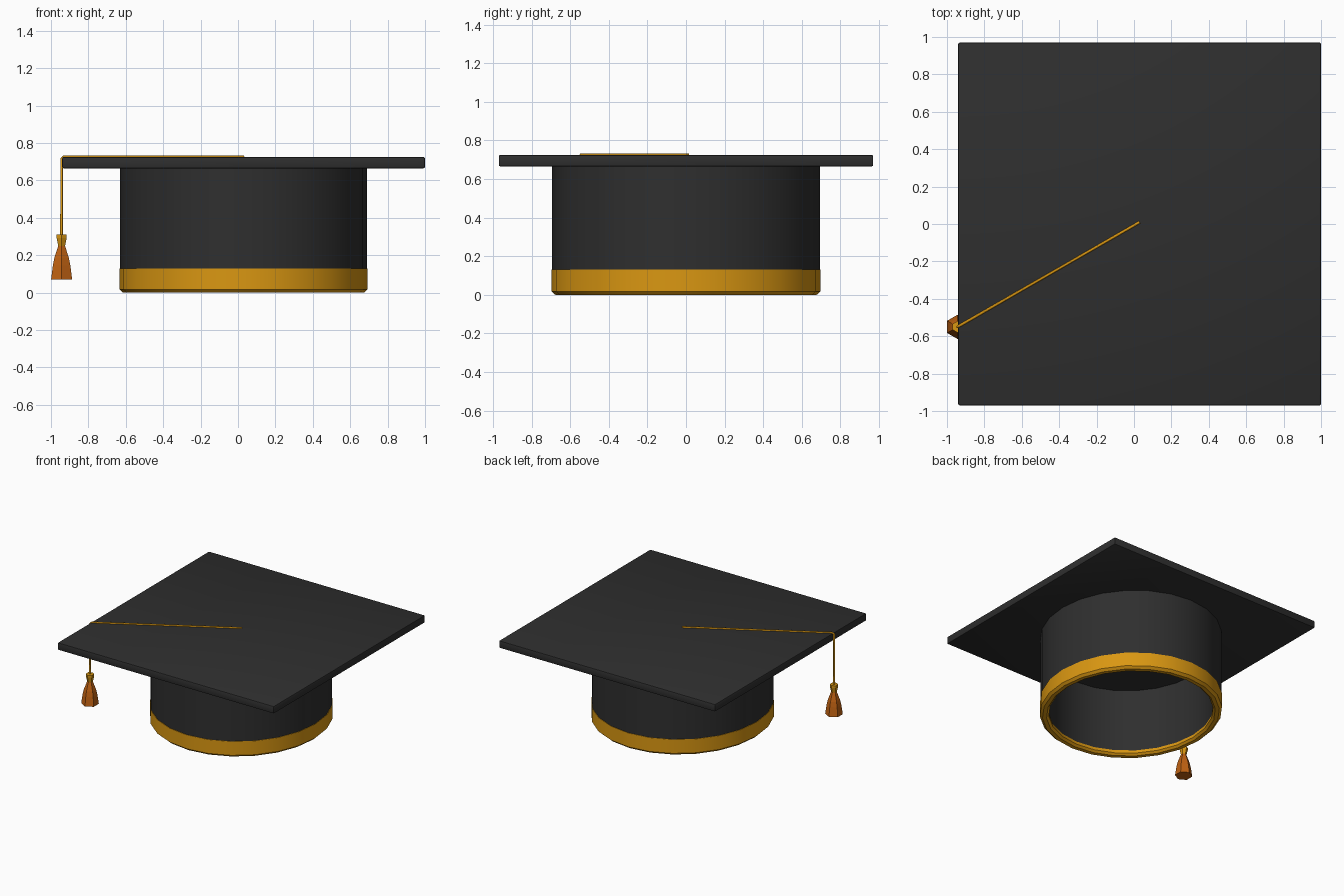
import bpy, bmesh, math

if "Cube" in bpy.data.objects:
    bpy.data.objects.remove(bpy.data.objects["Cube"])

def material(name, rgb):
    m = bpy.data.materials.new(name)
    m.diffuse_color = (*rgb, 1)
    m.use_nodes = True
    m.node_tree.nodes["Principled BSDF"].inputs["Base Color"].default_value = m.diffuse_color
    return m

black = material("black cloth", (0.028, 0.028, 0.028))
gold = material("gold", (0.70, 0.31, 0.006))
orange = material("burnt orange", (0.52, 0.12, 0.006))

def finish(bm, name, mats, smooth=None):
    bmesh.ops.recalc_face_normals(bm, faces=bm.faces)
    me = bpy.data.meshes.new(name)
    bm.to_mesh(me)
    bm.free()
    ob = bpy.data.objects.new(name, me)
    bpy.context.collection.objects.link(ob)
    for m in mats:
        me.materials.append(m)
    if smooth:
        bpy.ops.object.select_all(action='DESELECT')
        ob.select_set(True)
        bpy.context.view_layer.objects.active = ob
        bpy.ops.object.shade_smooth_by_angle(angle=math.radians(smooth))
    return ob

def lathe(profile, n, center, sx=1, sy=1, phase=0, closed=False):
    """Spin (radius, z) points; radius 0 ends become caps."""
    bm = bmesh.new()
    rings = []
    for r, z in profile:
        rings.append([bm.verts.new((center[0] + sx * r * math.cos(phase + math.tau * i / n),
                                    center[1] + sy * r * math.sin(phase + math.tau * i / n), z))
                      for i in range(n)])
    pairs = list(zip(rings, rings[1:])) + ([(rings[-1], rings[0])] if closed else [])
    for a, b in pairs:
        for i in range(n):
            j = (i + 1) % n
            bm.faces.new((a[i], a[j], b[j], b[i]))
    if not closed:
        bm.faces.new(rings[0])
        bm.faces.new(rings[-1])
    return bm

CX = 0.03
RX, RY = 0.66, 0.693

# Square board with softened edges
bm = bmesh.new()
bmesh.ops.create_cube(bm, size=1)
for v in bm.verts:
    v.co = (CX + v.co.x * 1.94, v.co.y * 1.94, 0.695 + v.co.z * 0.06)
bmesh.ops.bevel(bm, geom=bm.edges[:], offset=0.008, segments=2, profile=0.5, affect='EDGES')
finish(bm, "board", [black], 40)

# Hollow oval cap: outer wall, rim, inner wall, ceiling
bm = lathe([(1, 0.67), (1, 0.02), (0.91, 0.02), (0.91, 0.55)], 24, (CX, 0), RX, RY)
finish(bm, "cap", [black], 40)

# Gold headband wrapped around the lower rim
bm = lathe([(1.004, 0.13), (1.004, 0.018), (0.975, 0.0), (0.93, 0.0),
            (0.905, 0.015), (0.905, 0.035), (0.99, 0.13)],
           24, (CX, 0), RX + 0.001, RY + 0.001, closed=True)
finish(bm, "headband", [gold], 40)

# Cord from the board centre, over the edge and down to the tassel
TX, TY = -0.943, -0.55
cu = bpy.data.curves.new("cord", 'CURVE')
cu.dimensions = '3D'
cu.bevel_depth = 0.0075
cu.bevel_resolution = 1
cu.use_fill_caps = True
path = [(CX, 0.01, 0.727), (TX + 0.012, TY + 0.007, 0.727), (TX, TY, 0.715), (TX, TY, 0.29)]
sp = cu.splines.new('POLY')
sp.points.add(len(path) - 1)
for p, co in zip(sp.points, path):
    p.co = (*co, 1)
cu.materials.append(gold)
bpy.context.collection.objects.link(bpy.data.objects.new("cord", cu))

# Six-sided tassel: gold knot above, orange fringe below
bm = lathe([(0.031, 0.31), (0.031, 0.293), (0.021, 0.25), (0.045, 0.185),
            (0.054, 0.145), (0.065, 0.07)], 6, (TX, TY), phase=math.pi / 6)
for f in bm.faces:
    f.material_index = 0 if f.calc_center_median().z > 0.25 else 1
finish(bm, "tassel", [gold, orange])
